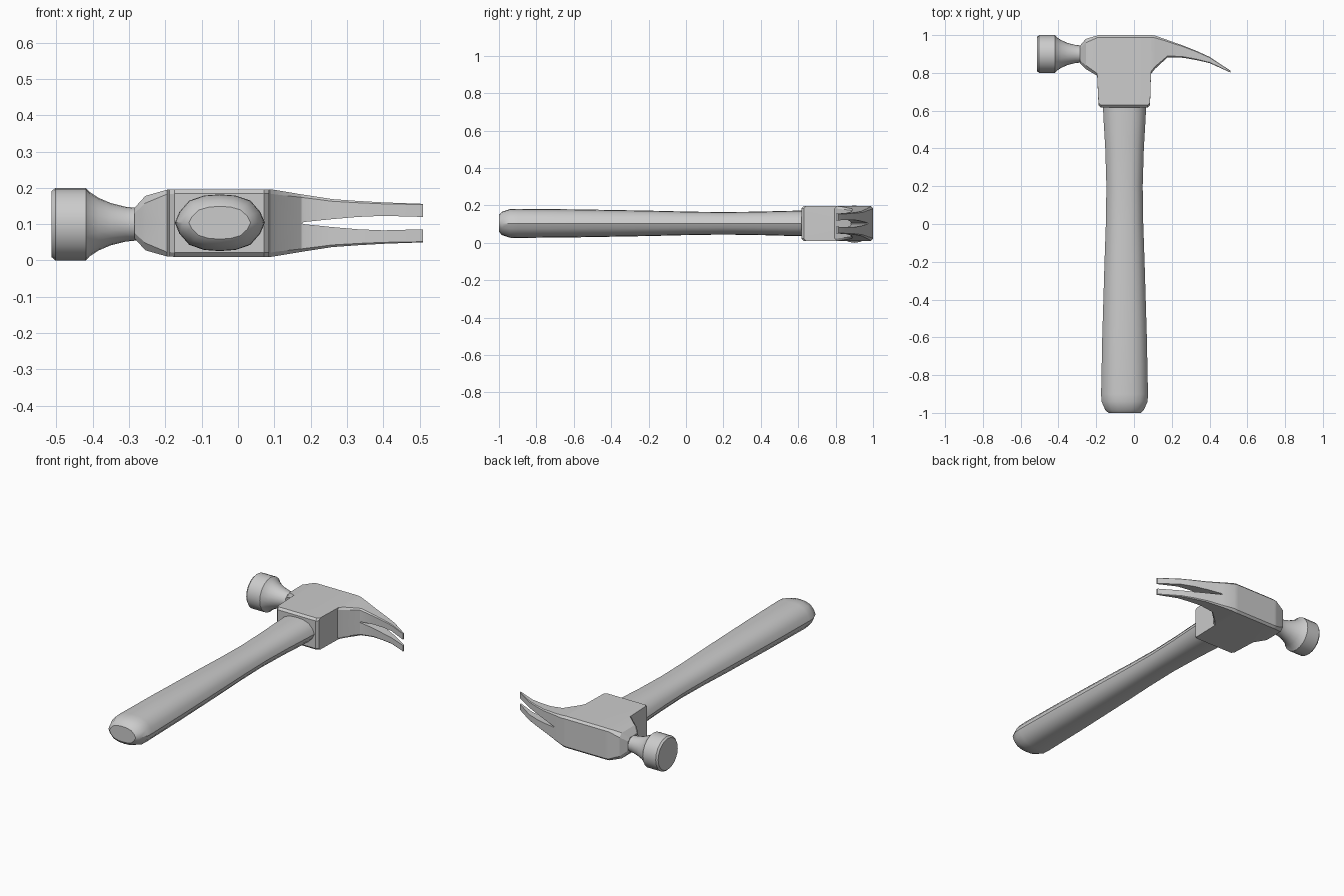
import bpy, bmesh, math

if "Cube" in bpy.data.objects:
    bpy.data.objects.remove(bpy.data.objects["Cube"])


def loft(name, rings, location, drop_plane=False, angle=32):
    """Skin a list of equal-length point rings and cap both ends."""
    bm = bmesh.new()
    loops = [[bm.verts.new(p) for p in ring] for ring in rings]
    n = len(loops[0])
    for a, b in zip(loops, loops[1:]):
        for i in range(n):
            j = (i + 1) % n
            bm.faces.new((a[i], a[j], b[j], b[i]))
    bm.faces.new(loops[0])
    bm.faces.new(loops[-1])
    bmesh.ops.recalc_face_normals(bm, faces=bm.faces)
    if drop_plane:  # open the half mesh where it meets its mirror image
        inner = [f for f in bm.faces if all(abs(v.co.z) < 1e-6 for v in f.verts)]
        bmesh.ops.delete(bm, geom=inner, context='FACES')
    mesh = bpy.data.meshes.new(name)
    bm.to_mesh(mesh)
    bm.free()
    obj = bpy.data.objects.new(name, mesh)
    bpy.context.collection.objects.link(obj)
    obj.location = location
    bpy.ops.object.select_all(action='DESELECT')
    bpy.context.view_layer.objects.active = obj
    obj.select_set(True)
    bpy.ops.object.shade_smooth_by_angle(angle=math.radians(angle))
    return obj


# Handle: waisted grip, sections given as (y, half width, half depth)
half = [(1, 0), (0.9, 0.38), (0.68, 0.78), (0.35, 0.96), (0, 1)]
upper = half + [(-x, z) for x, z in reversed(half[:-1])]
section = upper + [(x, -z) for x, z in reversed(upper[1:-1])]
grip = [(-1.0, 0.085, 0.045), (-0.985, 0.102, 0.062), (-0.94, 0.122, 0.077),
        (-0.9, 0.124, 0.078), (-0.6, 0.118, 0.075), (-0.2, 0.106, 0.068),
        (0.0, 0.099, 0.063), (0.2, 0.096, 0.060), (0.4, 0.102, 0.063),
        (0.55, 0.111, 0.067), (0.66, 0.116, 0.069)]
loft("handle", [[(x * w, y, z * d) for x, z in section] for y, w, d in grip],
     (-0.05, 0, 0.104), angle=40)


# Head with socket and split claw: (x, top y, bottom y, inner z, outer z, chamfer)
head = [(-0.285, 0.945, 0.85, 0, 0.042, 0.015),
        (-0.255, 0.98, 0.82, 0, 0.075, 0.02),
        (-0.195, 0.998, 0.785, 0, 0.092, 0.012),
        (-0.188, 1.0, 0.63, 0, 0.092, 0.012),
        (-0.175, 1.0, 0.617, 0, 0.093, 0.012),
        (0.072, 1.0, 0.617, 0, 0.093, 0.012),
        (0.085, 1.0, 0.63, 0, 0.093, 0.012),
        (0.09, 1.0, 0.795, 0, 0.093, 0.012),
        (0.11, 0.998, 0.82, 0, 0.090, 0.012),
        (0.175, 0.975, 0.88, 0, 0.079, 0.008),
        (0.182, 0.972, 0.882, 0.003, 0.078, 0.008),
        (0.26, 0.945, 0.88, 0.011, 0.066, 0.006),
        (0.33, 0.917, 0.868, 0.017, 0.061, 0.005),
        (0.40, 0.885, 0.852, 0.02, 0.057, 0.004),
        (0.51, 0.812, 0.802, 0.017, 0.053, 0.002)]


def half_section(x, top, bottom, zin, zout, c):
    return [(x, top, zin), (x, top, zout - c), (x, top - c, zout),
            (x, bottom + c, zout), (x, bottom, zout - c), (x, bottom, zin)]


body = loft("claw_head", [half_section(*s) for s in head], (0, 0, 0.103),
            drop_plane=True, angle=20)
mirror = body.modifiers.new("Mirror", 'MIRROR')
mirror.use_axis = (False, False, True)

# Striking face and flared neck, turned around the x axis: (x, radius)
turned = [(-0.513, 0.091), (-0.503, 0.1), (-0.419, 0.1), (-0.409, 0.089),
          (-0.385, 0.073), (-0.35, 0.058), (-0.31, 0.048), (-0.28, 0.045),
          (-0.25, 0.05)]
sides = 20
loft("striking_face",
     [[(x, r * math.cos(2 * math.pi * i / sides), r * math.sin(2 * math.pi * i / sides))
       for i in range(sides)] for x, r in turned],
     (0, 0.9, 0.1), angle=30)
